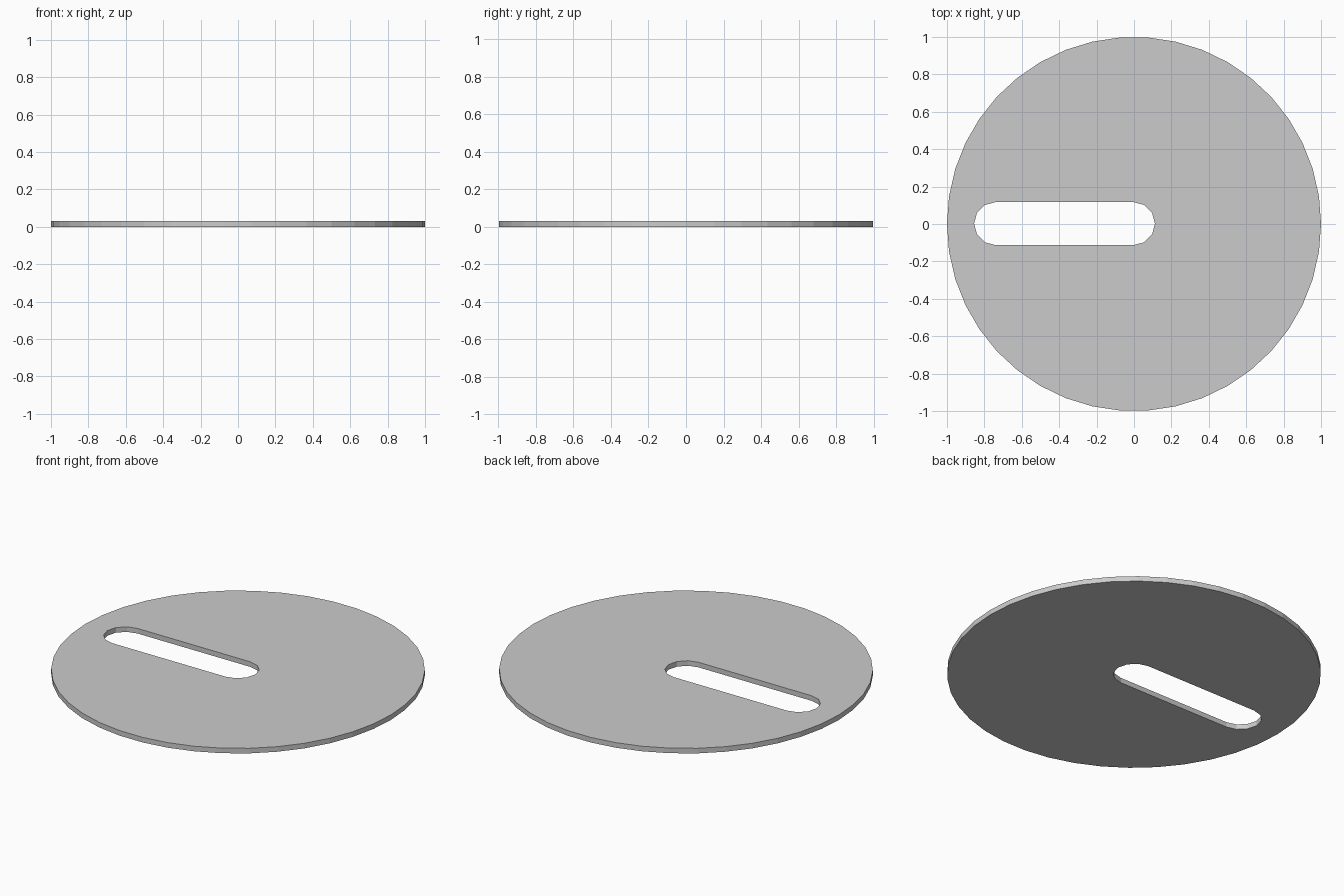
import bpy, bmesh
from math import cos, sin, pi, tau

if "Cube" in bpy.data.objects:
    bpy.data.objects.remove(bpy.data.objects["Cube"])

RIM_SIDES = 42
THICKNESS = 0.03
SLOT_R, SLOT_LEFT, SLOT_RIGHT, SLOT_Y = 0.115, -0.74, -0.003, 0.002
END_STEPS = 6


def add_loop(bm, points):
    """Closed loop of edges through the given 2D points."""
    verts = [bm.verts.new((x, y, 0)) for x, y in points]
    return [bm.edges.new((a, b)) for a, b in zip(verts, verts[1:] + verts[:1])]


def half_round(cx, start):
    """Half circle of slot end, counter-clockwise from the start angle."""
    return [(cx + SLOT_R * cos(start + pi * i / END_STEPS),
             SLOT_Y + SLOT_R * sin(start + pi * i / END_STEPS))
            for i in range(END_STEPS + 1)]


# Outer rim and the round-ended slot, filled as one flat face region
bm = bmesh.new()
rim = [(cos(tau * i / RIM_SIDES), sin(tau * i / RIM_SIDES)) for i in range(RIM_SIDES)]
slot = half_round(SLOT_RIGHT, -pi / 2) + half_round(SLOT_LEFT, pi / 2)
edges = add_loop(bm, rim) + add_loop(bm, slot)
bmesh.ops.triangle_fill(bm, edges=edges, use_beauty=True, use_dissolve=False, normal=(0, 0, 1))
for f in bm.faces:
    f.normal_update()
    if f.normal.z < 0:
        f.normal_flip()

mesh = bpy.data.meshes.new("slotted_disc")
bm.to_mesh(mesh)
bm.free()
disc = bpy.data.objects.new("slotted_disc", mesh)
bpy.context.collection.objects.link(disc)

# Plate thickness, growing upward from the ground
solid = disc.modifiers.new("thickness", 'SOLIDIFY')
solid.thickness = THICKNESS
solid.offset = 1
